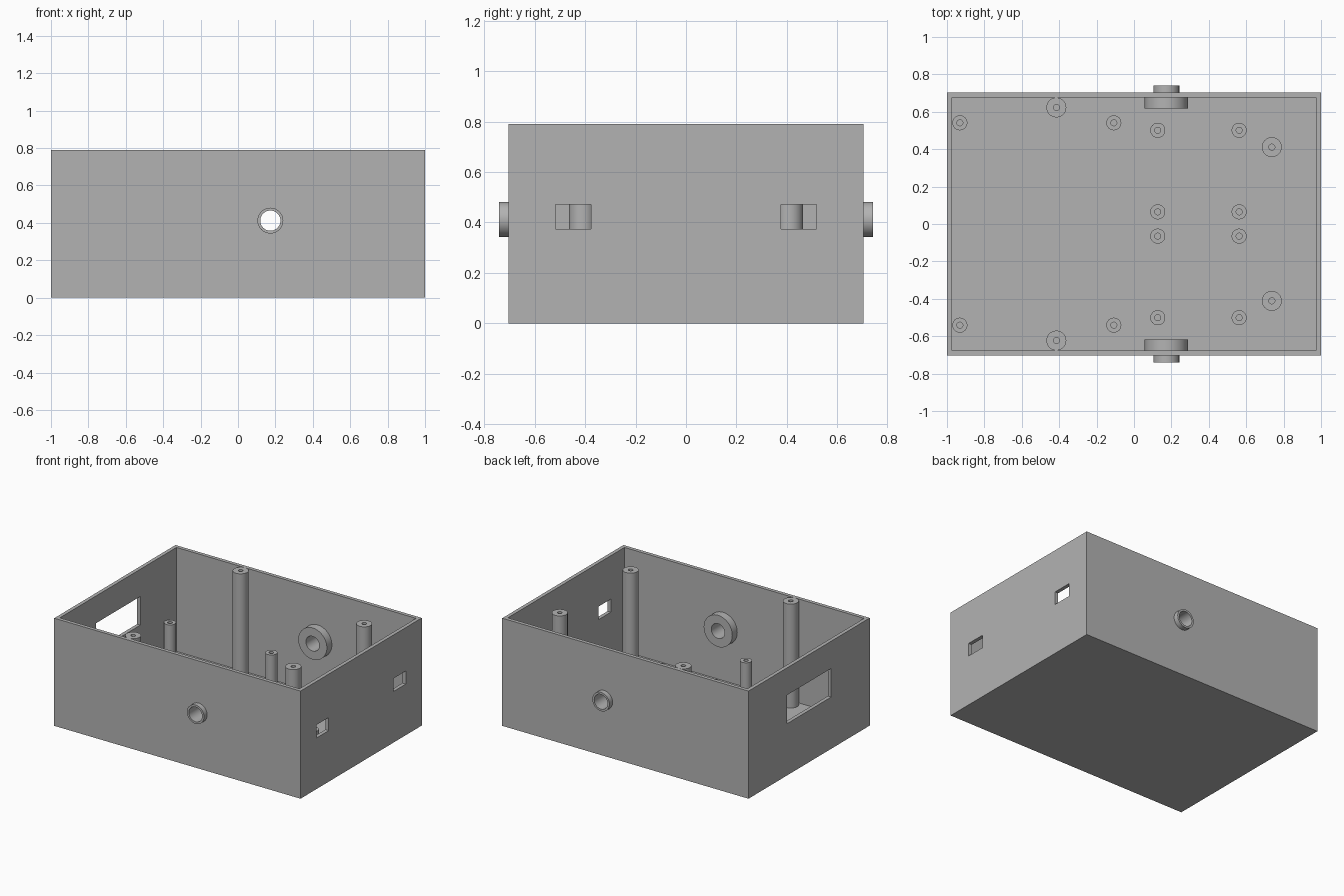
import bpy, bmesh, math
from mathutils import Matrix, Vector

if "Cube" in bpy.data.objects:
    bpy.data.objects.remove(bpy.data.objects["Cube"])

HX, HY, H, T = 1.0, 0.703, 0.79, 0.027   # half length, half width, height, wall
BORE_X, BORE_Z, BORE_R = 0.173, 0.412, 0.054
SEG = 48

grey = bpy.data.materials.new("plastic_grey")
grey.diffuse_color = (0.45, 0.45, 0.45, 1)
grey.use_nodes = True
grey.node_tree.nodes["Principled BSDF"].inputs["Base Color"].default_value = grey.diffuse_color


def make(name, bm):
    bmesh.ops.recalc_face_normals(bm, faces=bm.faces)
    me = bpy.data.meshes.new(name)
    bm.to_mesh(me)
    bm.free()
    ob = bpy.data.objects.new(name, me)
    bpy.context.collection.objects.link(ob)
    me.materials.append(grey)
    return ob


def box(name, lo, hi):
    lo, hi = Vector(lo), Vector(hi)
    bm = bmesh.new()
    bmesh.ops.create_cube(bm, size=1)
    bmesh.ops.scale(bm, vec=hi - lo, verts=bm.verts)
    bmesh.ops.translate(bm, vec=(lo + hi) / 2, verts=bm.verts)
    return make(name, bm)


def activate(ob):
    bpy.ops.object.select_all(action='DESELECT')
    ob.select_set(True)
    bpy.context.view_layer.objects.active = ob


def smooth(ob):
    activate(ob)
    bpy.ops.object.shade_smooth_by_angle(angle=math.radians(30))


def lathe(name, profile, matrix):
    """Spin a closed (radius, height) profile about the local z axis."""
    bm = bmesh.new()
    rings = [[bm.verts.new((r * math.cos(a), r * math.sin(a), z)) for r, z in profile]
             for a in (2 * math.pi * i / SEG for i in range(SEG))]
    n = len(profile)
    for i in range(SEG):
        a, b = rings[i], rings[(i + 1) % SEG]
        for j in range(n):
            k = (j + 1) % n
            bm.faces.new((a[j], b[j], b[k], a[k]))
    bm.transform(matrix)
    ob = make(name, bm)
    smooth(ob)
    return ob


def tube(name, r_out, r_in, z0, z1, matrix):
    return lathe(name, [(r_in, z0), (r_out, z0), (r_out, z1), (r_in, z1)], matrix)


def cut(target, cutter):
    activate(target)
    mod = target.modifiers.new("cut", 'BOOLEAN')
    mod.operation, mod.solver, mod.object = 'DIFFERENCE', 'EXACT', cutter
    bpy.ops.object.modifier_apply(modifier=mod.name)
    bpy.data.objects.remove(cutter)


# open-topped case with its cavity
case = box("case", (-HX, -HY, 0), (HX, HY, H))
cut(case, box("cavity", (-HX + T, -HY + T, T), (HX - T, HY - T, H + 0.2)))

# wide window in the left wall, two small slots in the right wall
cut(case, box("window", (-HX - 0.1, -0.256, 0.38), (-HX + 0.1, 0.256, 0.59)))
for s in (-1, 1):
    y0, y1 = sorted((s * 0.376, s * 0.518))
    cut(case, box("slot", (HX - 0.1, y0, 0.375), (HX + 0.1, y1, 0.471)))

# round bores through the front and back walls, with outer collar and inner flange
for s, side in ((-1, "front"), (1, "back")):
    turn = (Matrix.Translation((BORE_X, 0, BORE_Z))
            @ Matrix.Rotation(-s * math.pi / 2, 4, 'X'))
    bm = bmesh.new()
    bmesh.ops.create_cone(bm, cap_ends=True, segments=SEG, radius1=BORE_R,
                          radius2=BORE_R, depth=0.2)
    bm.transform(turn @ Matrix.Translation((0, 0, HY)))
    cut(case, make("bore", bm))
    tube(side + "_collar", 0.069, BORE_R, HY, 0.74, turn)
    tube(side + "_flange", 0.116, BORE_R, 0.618, HY - T, turn)
smooth(case)

# hollow screw posts, mirrored front to back: x, y, radius, top
posts = {
    "lid_post_left": (-0.415, 0.623, 0.053, H),
    "lid_post_right": (0.737, 0.411, 0.053, H),
    "tall_post_outer": (-0.931, 0.541, 0.04, 0.302),
    "tall_post_inner": (-0.108, 0.541, 0.04, 0.302),
    "short_post_outer_left": (0.127, 0.501, 0.04, 0.1),
    "short_post_outer_right": (0.562, 0.501, 0.04, 0.1),
    "short_post_inner_left": (0.127, 0.065, 0.04, 0.1),
    "short_post_inner_right": (0.562, 0.065, 0.04, 0.1),
}
for name, (x, y, r, top) in posts.items():
    for s, side in ((-1, "front"), (1, "back")):
        tube(f"{name}_{side}", r, 0.016, T, top, Matrix.Translation((x, s * y, 0)))
